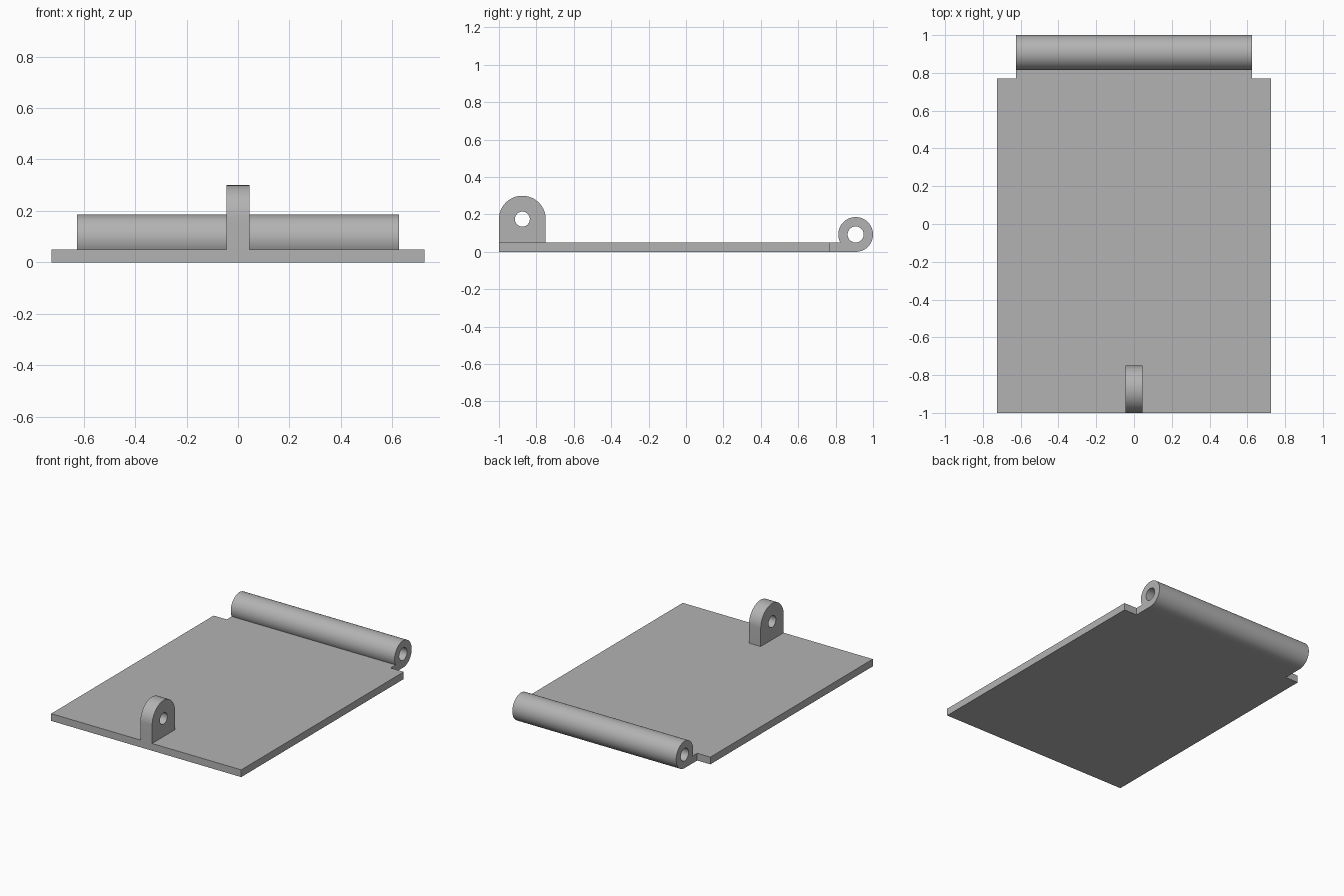
import bpy
import bmesh
from math import asin, cos, sin, pi

cube = bpy.data.objects.get("Cube")
if cube:
    bpy.data.objects.remove(cube, do_unlink=True)

GREY = (0.45, 0.45, 0.45, 1)
grey = bpy.data.materials.new("plain grey")
grey.use_nodes = True
grey.diffuse_color = GREY
grey.node_tree.nodes["Principled BSDF"].inputs["Base Color"].default_value = GREY


def arc(y, z, r, start, end, steps):
    """Points on a circle in the side plane."""
    angles = [start + (end - start) * i / steps for i in range(steps + 1)]
    return [(y + r * cos(a), z + r * sin(a)) for a in angles]


def extrude_profile(name, half_width, outline, hole=None):
    """Extrude a side profile, with an optional hole, across x."""
    bm = bmesh.new()
    edges = []
    for loop in filter(None, (outline, hole)):
        verts = [bm.verts.new((-half_width, y, z)) for y, z in loop]
        edges += [bm.edges.new((v, verts[i - 1])) for i, v in enumerate(verts)]
    bmesh.ops.triangle_fill(bm, edges=edges, use_beauty=True)
    result = bmesh.ops.extrude_face_region(bm, geom=bm.faces[:])
    moved = [g for g in result["geom"] if isinstance(g, bmesh.types.BMVert)]
    bmesh.ops.translate(bm, verts=moved, vec=(2 * half_width, 0, 0))
    bmesh.ops.recalc_face_normals(bm, faces=bm.faces[:])
    mesh = bpy.data.meshes.new(name)
    bm.to_mesh(mesh)
    bm.free()
    mesh.materials.append(grey)
    obj = bpy.data.objects.new(name, mesh)
    bpy.context.collection.objects.link(obj)
    bpy.ops.object.select_all(action='DESELECT')
    obj.select_set(True)
    bpy.context.view_layer.objects.active = obj
    bpy.ops.object.shade_smooth_by_angle(angle=pi / 6)
    return obj


FRONT, SHOULDER, THICK = -1.0, 0.77, 0.05

# Flat base plate
extrude_profile("base_plate", 0.725, [(FRONT, 0), (SHOULDER, 0), (SHOULDER, THICK), (FRONT, THICK)])

# Hinge barrel rolled up from a narrower tongue at the back
R = 0.093
barrel_y = 1 - R
meet = pi + asin((R - THICK) / R)
extrude_profile(
    "hinge_barrel", 0.625,
    [(SHOULDER, 0)] + arc(barrel_y, R, R, -pi / 2, meet, 56) + [(SHOULDER, THICK)],
    arc(barrel_y, R, 0.043, 0, 2 * pi, 48)[:-1])

# Upright lug with a rounded top and a pin hole at the front
LUG_R, LUG_Z = 0.125, 0.175
lug_y = FRONT + LUG_R
extrude_profile(
    "front_lug", 0.045,
    [(FRONT, THICK), (FRONT + 2 * LUG_R, THICK)] + arc(lug_y, LUG_Z, LUG_R, 0, pi, 36),
    arc(lug_y, LUG_Z, 0.04, 0, 2 * pi, 48)[:-1])
